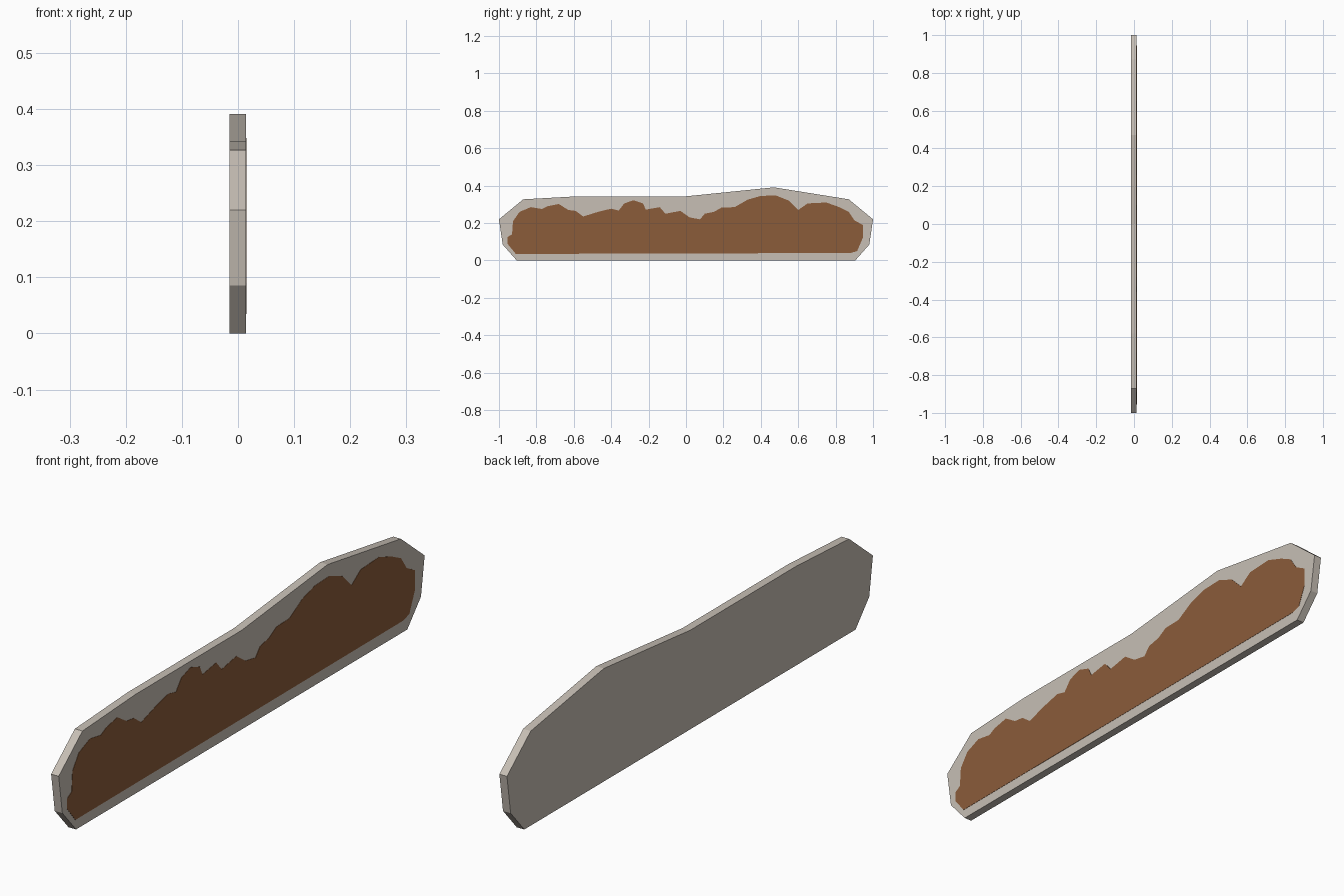
import bpy, bmesh

def material(name, rgb):
    m = bpy.data.materials.new(name)
    m.diffuse_color = (*rgb, 1.0)
    return m

def plate(name, outline, x0, x1, mat):
    """Extrude a (y, z) outline from x0 to x1."""
    bm = bmesh.new()
    face = bm.faces.new([bm.verts.new((x0, y, z)) for y, z in outline])
    ext = bmesh.ops.extrude_face_region(bm, geom=[face], use_keep_orig=True)
    for v in ext["geom"]:
        if isinstance(v, bmesh.types.BMVert):
            v.co.x = x1
    bmesh.ops.recalc_face_normals(bm, faces=bm.faces[:])
    mesh = bpy.data.meshes.new(name)
    bm.to_mesh(mesh)
    bm.free()
    mesh.materials.append(mat)
    ob = bpy.data.objects.new(name, mesh)
    bpy.context.collection.objects.link(ob)
    return ob

stone = material("warm grey", (0.57, 0.52, 0.46))
brown = material("brown", (0.26, 0.107, 0.042))

# Faceted backing board
board = [(-0.905, 0), (0.905, 0), (0.98, 0.085), (1, 0.22), (0.87, 0.327),
         (0.47, 0.391), (0, 0.343), (-0.58, 0.343), (-0.87, 0.327),
         (-1, 0.22), (-0.98, 0.085)]
plate("backing_board", board, -0.015, 0.014, stone)

# Painted bush silhouette on the right side only
bush = [(-0.91, 0.035), (-0.955, 0.09), (-0.955, 0.125), (-0.93, 0.14),
        (-0.925, 0.21), (-0.89, 0.26), (-0.83, 0.285), (-0.77, 0.275),
        (-0.74, 0.29), (-0.68, 0.302), (-0.63, 0.27), (-0.59, 0.265),
        (-0.55, 0.235), (-0.47, 0.26), (-0.40, 0.277), (-0.36, 0.267),
        (-0.33, 0.305), (-0.28, 0.322), (-0.23, 0.305), (-0.215, 0.272),
        (-0.14, 0.285), (-0.11, 0.25), (-0.03, 0.265), (0.02, 0.23),
        (0.075, 0.22), (0.10, 0.25), (0.15, 0.26), (0.19, 0.283),
        (0.26, 0.285), (0.33, 0.325), (0.40, 0.345), (0.48, 0.348),
        (0.55, 0.32), (0.60, 0.27), (0.65, 0.305), (0.75, 0.31),
        (0.82, 0.285), (0.87, 0.26), (0.90, 0.215), (0.945, 0.19),
        (0.945, 0.12), (0.915, 0.05), (0.88, 0.04)]
plate("painted_bush", bush, 0.0135, 0.015, brown)
